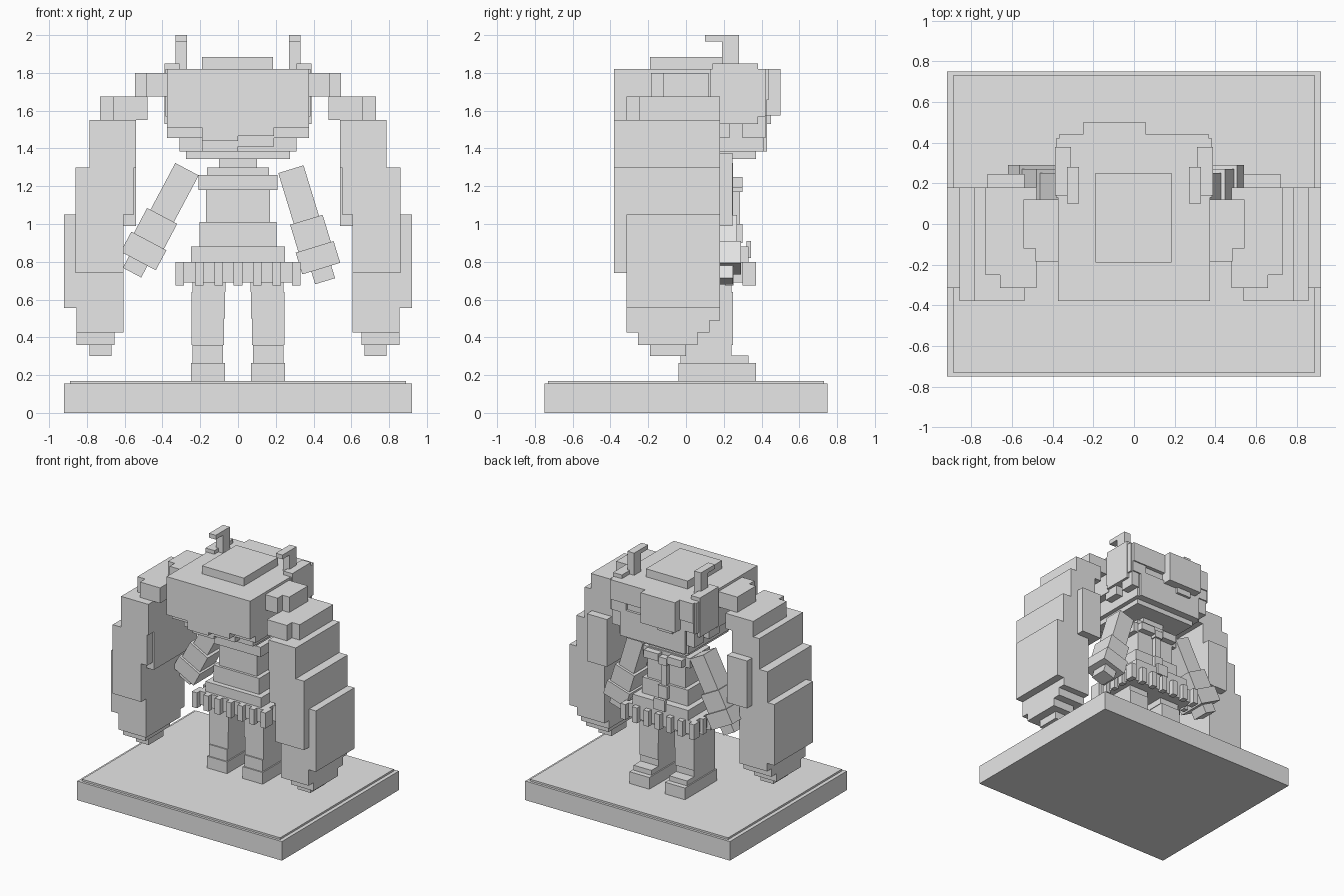
import bpy, bmesh, math
from mathutils import Matrix, Vector

cube = bpy.data.objects.get("Cube")
if cube:
    bpy.data.objects.remove(cube)

grey = bpy.data.materials.new("plain_grey")
grey.use_nodes = True
grey.diffuse_color = (.8, .8, .8, 1)
grey.node_tree.nodes["Principled BSDF"].inputs["Base Color"].default_value = grey.diffuse_color


def box(name, x, y, z, matrix=None):
    """Flat-sided block spanning the x, y and z ranges; a single x means symmetric."""
    if not isinstance(x, tuple):
        x = (-x, x)
    low, high = (Vector(corner) for corner in zip(x, y, z))
    bm = bmesh.new()
    bmesh.ops.create_cube(bm, size=1)
    for vert in bm.verts:
        vert.co = vert.co * (high - low) + (low + high) / 2
    if matrix:
        bm.transform(matrix)
    mesh = bpy.data.meshes.new(name)
    bm.to_mesh(mesh)
    bm.free()
    mesh.materials.append(grey)
    part = bpy.data.objects.new(name, mesh)
    bpy.context.collection.objects.link(part)
    return part


def pair(name, x, y, z):
    """The same block on both sides of the body."""
    box("left_" + name, x, y, z)
    box("right_" + name, (-x[1], -x[0]), y, z)


# Plinth
box("plinth_base", .92, (-.75, .75), (0, .155))
box("plinth_top", .89, (-.73, .73), (.155, .17))

# Boots and legs
pair("boot_sole", (.07, .25), (-.04, .37), (.17, .265))
pair("boot_upper", (.08, .24), (-.03, .33), (.265, .305))
pair("ankle", (.08, .24), (-.03, .24), (.305, .36))
pair("shin", (.075, .245), (-.02, .25), (.36, .5))
pair("thigh", (.07, .245), (-.02, .25), (.5, .64))
pair("hip", (.065, .24), (-.02, .24), (.64, .7))

# Pleated skirt
box("skirt_core", .3, (-.08, .33), (.69, .8))
PLEAT = .045
for step in range(7):
    x = -.33 + step * .1025
    for side, y in (("back", (-.12, -.07)), ("front", (.32, .37))):
        box(side + "_pleat", (x, x + PLEAT), y, (.675, .8))
for step in range(5):
    y = -.07 + step * .092
    pair("side_pleat", (.29, .33), (y, y + PLEAT), (.675, .8))

# Torso
box("waistband", .25, (-.06, .33), (.8, .88))
box("lower_body", .205, (-.02, .27), (.88, 1.01))
box("upper_body", .17, (0, .25), (1.01, 1.18))
box("shoulders", .21, (-.01, .25), (1.18, 1.26))
box("collar_base", .165, (.02, .24), (1.26, 1.3))
box("neck", .1, (.03, .23), (1.3, 1.36))
pair("collar_flap", (.04, .17), (.24, .3), (1.19, 1.25))
box("tie_knot", .035, (.24, .3), (1.17, 1.23))
box("tie", .025, (.24, .285), (1.0, 1.17))
box("tie_end", .04, (.25, .3), (.9, 1.0))
box("belt_buckle", .05, (.32, .345), (.82, .91))

# Arms, each swung outwards from its shoulder
for side, x, angle in (("left", .28, -17), ("right", -.27, 28)):
    swing = Matrix.Translation((x, .17, 1.29)) @ Matrix.Rotation(math.radians(angle), 4, "Y")
    box(side + "_upper_arm", .07, (-.08, .08), (-.3, 0), swing)
    box(side + "_sleeve", .09, (-.1, .1), (-.43, -.28), swing)
    box(side + "_cuff", .105, (-.12, .12), (-.55, -.43), swing)
    box(side + "_hand", .055, (-.06, .08), (-.62, -.55), swing)

# Head
box("jaw", .275, (-.15, .37), (1.345, 1.4))
box("face", .31, (-.25, .41), (1.385, 1.8))
box("cheeks", .29, (.3, .43), (1.385, 1.6))

# Hair cap, with uneven ends at the back
box("hair_cap", .375, (-.38, .14), (1.51, 1.82))
box("crown", (-.19, .185), (-.19, .25), (1.82, 1.885))
for x, end in (((-.375, -.19), 1.455), ((-.19, 0), 1.385),
               ((0, .19), 1.41), ((.19, .375), 1.455)):
    box("back_lock", x, (-.31, -.15), (end, 1.52))
    box("nape_lock", x, (-.38, -.3), (end + .055, 1.52))
pair("temple_hair", (.29, .37), (.1, .23), (1.455, 1.53))

# Fringe
box("fringe", .37, (.14, .44), (1.66, 1.82))
box("fringe_sweep", (-.25, .06), (.4, .5), (1.575, 1.82))
box("fringe_tip", (-.19, -.06), (.4, .45), (1.53, 1.6))
pair("fringe_side", (.24, .37), (.36, .43), (1.575, 1.68))
pair("fringe_strand", (.3, .37), (.3, .42), (1.455, 1.6))

# Ear pieces with hooked antennae
pair("ear_disc", (.31, .39), (.14, .38), (1.53, 1.85))
pair("ear_rim", (.32, .385), (.13, .42), (1.57, 1.82))
pair("antenna_stem", (.27, .33), (.19, .28), (1.82, 2))
pair("antenna_hook", (.27, .33), (.1, .2), (1.965, 2))

# Oversized bunches, stacked from the hair ties downwards
pair("hair_tie", (.36, .485), (-.185, .12), (1.675, 1.8))
pair("hair_tie_end", (.48, .545), (-.12, .12), (1.66, 1.8))
pair("bunch_root", (.48, .66), (-.315, .18), (1.55, 1.675))
pair("bunch_root_side", (.6, .73), (-.25, .18), (1.55, 1.675))
pair("bunch_top", (.54, .785), (-.38, .18), (1.3, 1.55))
pair("bunch_inner", (.54, .72), (-.31, .245), (.99, 1.375))
pair("bunch_upper", (.55, .86), (-.38, .18), (1.05, 1.3))
pair("bunch_middle", (.605, .86), (-.38, .18), (.74, 1.05))
pair("bunch_outer", (.605, .92), (-.315, .18), (.555, 1.05))
pair("bunch_lower", (.605, .855), (-.315, .18), (.49, .56))
pair("bunch_base", (.605, .855), (-.315, .125), (.425, .5))
pair("bunch_tip", (.655, .855), (-.255, .06), (.36, .43))
pair("bunch_end", (.67, .785), (-.19, 0), (.3, .37))
